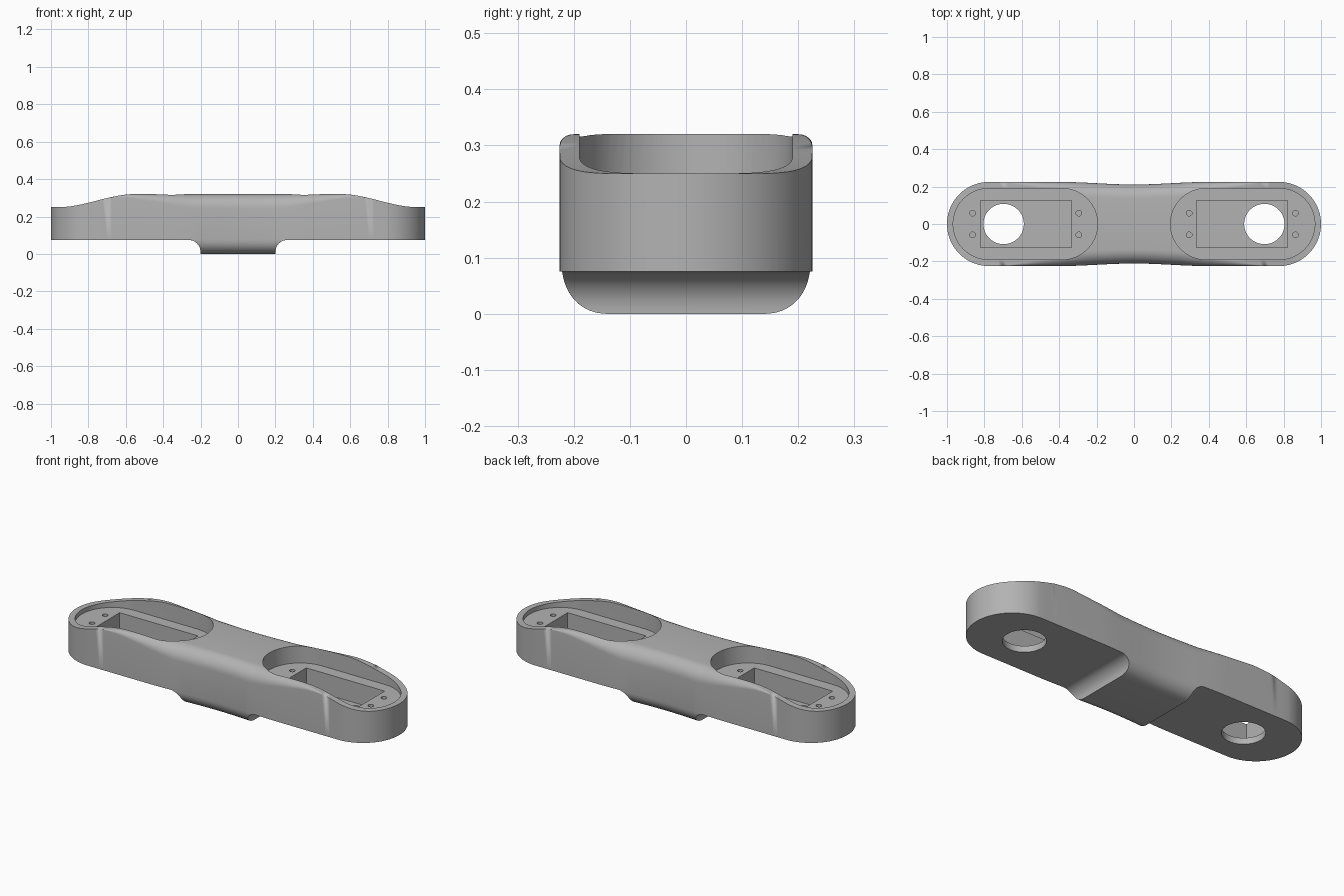
import bpy, bmesh
from math import sin, cos, pi, sqrt

if "Cube" in bpy.data.objects:
    bpy.data.objects.remove(bpy.data.objects["Cube"])

W, END, R, BASE = 0.225, 0.775, 0.075, 0.075   # half width, end-arc centre, edge radius, underside

grey = bpy.data.materials.new("plain grey")
grey.use_nodes = True
grey.diffuse_color = (0.45, 0.45, 0.45, 1)
grey.node_tree.nodes["Principled BSDF"].inputs["Base Color"].default_value = grey.diffuse_color


def smooth(t):
    t = min(max(t, 0), 1)
    return t * t * (3 - 2 * t)


def half_width(a):
    if a > END:
        return sqrt(max(W * W - (a - END) ** 2, 0))
    return W - 0.014 * (1 - smooth(a / 0.4))


def top_height(a):
    return 0.25 + 0.07 * smooth((0.96 - a) / 0.41)


def top_radius(a):
    return R * min(max((0.7 - a) / 0.45, 0), 1)


def underside(a):
    # central foot blends into the arm with a concave fillet
    if a <= 0.2:
        return 0
    if a >= 0.265:
        return BASE
    return 0.01 + sqrt(max(0.065 ** 2 - (a - 0.265) ** 2, 0))


def section(x, b=None):
    """Closed cross-section ring of the arm at x."""
    a = abs(x)
    w, h, r = half_width(a), top_height(a), top_radius(a)
    b = underside(a) if b is None else b
    n = 8
    side = []
    for i in range(n + 1):                      # lower rounded edge, clipped at the underside
        z = BASE - (BASE - b) * cos(pi / 2 * i / n)
        side.append((w - R + sqrt(max(R * R - (BASE - z) ** 2, 0)), z))
    for i in range(n + 1):                      # upper rounded edge
        t = pi / 2 * i / n
        side.append((w - r + r * cos(t), h - r + r * sin(t)))
    side = [(max(y, 0), z) for y, z in side]
    return [(x, y, z) for y, z in side] + [(x, -y, z) for y, z in reversed(side)]


def make_object(name, bm):
    bmesh.ops.recalc_face_normals(bm, faces=bm.faces)
    me = bpy.data.meshes.new(name)
    bm.to_mesh(me)
    bm.free()
    me.materials.append(grey)
    ob = bpy.data.objects.new(name, me)
    bpy.context.collection.objects.link(ob)
    return ob


def prism(name, outline, z0, z1):
    bm = bmesh.new()
    face = bm.faces.new([bm.verts.new((x, y, z0)) for x, y in outline])
    ext = bmesh.ops.extrude_face_region(bm, geom=[face])
    verts = [v for v in ext["geom"] if isinstance(v, bmesh.types.BMVert)]
    bmesh.ops.translate(bm, verts=verts, vec=(0, 0, z1 - z0))
    return make_object(name, bm)


def circle(cx, cy, r, n):
    return [(cx + r * cos(2 * pi * i / n), cy + r * sin(2 * pi * i / n)) for i in range(n)]


def stadium(x0, x1, r, n=32):
    arc = [-pi / 2 + pi * i / n for i in range(n + 1)]
    return ([(x1 - r + r * cos(t), r * sin(t)) for t in arc]
            + [(x0 + r - r * cos(t), -r * sin(t)) for t in arc])


# Arm body: sections lofted along x
half = [(0.05 * i, None) for i in range(4)] + [(0.2, 0), (0.2, 0.01)]
half += [(0.265 - 0.065 * cos(pi / 2 * i / 8), None) for i in range(1, 9)]
half += [(0.3 + 0.025 * i, None) for i in range(19)]
half += [(END + W * sin(pi / 2 * i / 20), None) for i in range(1, 21)]
stations = [(-x, b) for x, b in reversed(half[1:])] + half
bm = bmesh.new()
rings = [[bm.verts.new(p) for p in section(x, b)] for x, b in stations]
for one, two in zip(rings, rings[1:]):
    for i in range(len(one)):
        j = (i + 1) % len(one)
        bm.faces.new((one[i], one[j], two[j], two[i]))
bmesh.ops.remove_doubles(bm, verts=bm.verts, dist=0.0002)
arm = make_object("arm_body", bm)

# Recesses, rectangular wells, through holes and screw holes at both ends
cutters = []
for s in (-1, 1):
    def place(points):
        return [(s * x, y) for x, y in points]
    cutters.append(prism("recess_cutter", place(stadium(0.195, 0.967, 0.19)), 0.225, 0.5))
    well = [(0.335, -0.125), (0.82, -0.125), (0.82, 0.125), (0.335, 0.125)]
    cutters.append(prism("well_cutter", place(well), 0.11, 0.4))
    cutters.append(prism("round_hole_cutter", place(circle(0.697, 0, 0.108, 48)), -0.1, 0.2))
    for x in (0.295, 0.863):
        for y in (-0.058, 0.058):
            cutters.append(prism("screw_hole_cutter", place(circle(x, y, 0.015, 16)), 0.12, 0.3))

bpy.context.view_layer.objects.active = arm
for cutter in cutters:
    mod = arm.modifiers.new("cut", "BOOLEAN")
    mod.operation = "DIFFERENCE"
    mod.solver = "EXACT"
    mod.object = cutter
    bpy.ops.object.modifier_apply(modifier=mod.name)
    bpy.data.objects.remove(cutter)

bpy.ops.object.select_all(action="DESELECT")
arm.select_set(True)
bpy.ops.object.shade_smooth_by_angle(angle=0.5)
